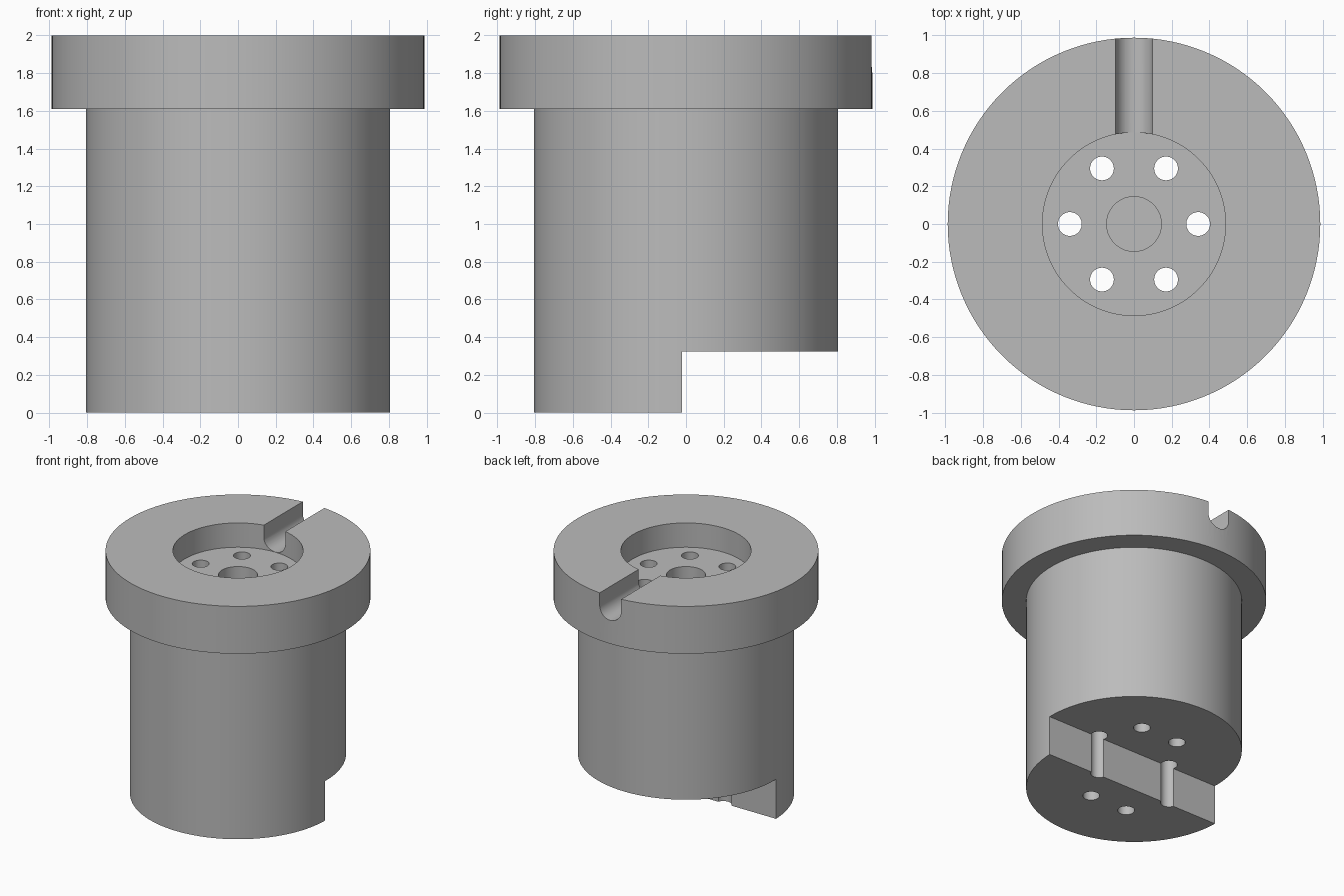
import bpy
import bmesh
import math
from mathutils import Matrix, Vector

cube = bpy.data.objects.get("Cube")
if cube:
    bpy.data.objects.remove(cube, do_unlink=True)

grey = bpy.data.materials.new("plain grey")
grey.use_nodes = True
COLOUR = (0.5, 0.5, 0.5, 1)
grey.diffuse_color = COLOUR
grey.node_tree.nodes["Principled BSDF"].inputs["Base Color"].default_value = COLOUR


def add_object(name, bm):
    bmesh.ops.recalc_face_normals(bm, faces=bm.faces)
    mesh = bpy.data.meshes.new(name)
    bm.to_mesh(mesh)
    bm.free()
    mesh.materials.append(grey)
    obj = bpy.data.objects.new(name, mesh)
    bpy.context.collection.objects.link(obj)
    return obj


def lathe(name, profile, steps):
    bm = bmesh.new()
    verts = [bm.verts.new((r, 0, z)) for r, z in profile]
    edges = [bm.edges.new(pair) for pair in zip(verts, verts[1:])]
    bmesh.ops.spin(bm, geom=verts + edges, axis=(0, 0, 1), cent=(0, 0, 0),
                   angle=math.tau, steps=steps)
    bmesh.ops.remove_doubles(bm, verts=bm.verts, dist=1e-4)
    return add_object(name, bm)


def box(name, low, high):
    low, high = Vector(low), Vector(high)
    bm = bmesh.new()
    bmesh.ops.create_cube(bm, size=1, matrix=Matrix.Translation((low + high) / 2)
                          @ Matrix.Diagonal((high - low).to_4d()))
    return add_object(name, bm)


def rod(name, radius, length, matrix):
    bm = bmesh.new()
    bmesh.ops.create_cone(bm, cap_ends=True, segments=48, radius1=radius,
                          radius2=radius, depth=length, matrix=matrix)
    return add_object(name, bm)


def cut(target, cutter):
    cutter.hide_render = True
    mod = target.modifiers.new("cut", 'BOOLEAN')
    mod.operation = 'DIFFERENCE'
    mod.solver = 'EXACT'
    mod.object = cutter
    bpy.context.view_layer.objects.active = target
    bpy.ops.object.modifier_apply(modifier=mod.name)
    bpy.data.objects.remove(cutter, do_unlink=True)


# Flanged plug with a round recess and a blind centre bore
TOP, FLOOR, FLANGE_R, BODY_R = 2, 1.8, 0.987, 0.805
plug = lathe("flanged_plug", [
    (0, 0), (BODY_R, 0), (BODY_R, 1.61), (FLANGE_R, 1.61), (FLANGE_R, TOP),
    (0.485, TOP), (0.485, FLOOR), (0.145, FLOOR), (0.145, 1.3), (0, 1.3)], 128)

# Step cut away from the back half of the foot
cut(plug, box("step_cutter", (-1.2, -0.02, -0.2), (1.2, 1.2, 0.325)))

# Ring of six through holes
for i in range(6):
    angle = i * math.tau / 6
    spot = Vector((math.cos(angle), math.sin(angle), 0)) * 0.34
    spot.z = 1
    cut(plug, rod("hole_cutter", 0.063, 3, Matrix.Translation(spot)))

# Round-bottomed groove from the recess out through the back rim
GROOVE_R, GROOVE_Z = 0.098, 1.9
turn = Matrix.Rotation(math.pi / 2, 4, 'X')
cut(plug, rod("groove_round_cutter", GROOVE_R, 0.9,
              Matrix.Translation((0, 0.75, GROOVE_Z)) @ turn))
cut(plug, box("groove_slot_cutter", (-GROOVE_R, 0.3, GROOVE_Z),
              (GROOVE_R, 1.2, TOP + 0.1)))

# Smooth round walls, sharp rims
bpy.ops.object.select_all(action='DESELECT')
plug.select_set(True)
bpy.context.view_layer.objects.active = plug
bpy.ops.object.shade_smooth_by_angle(angle=math.radians(30))
